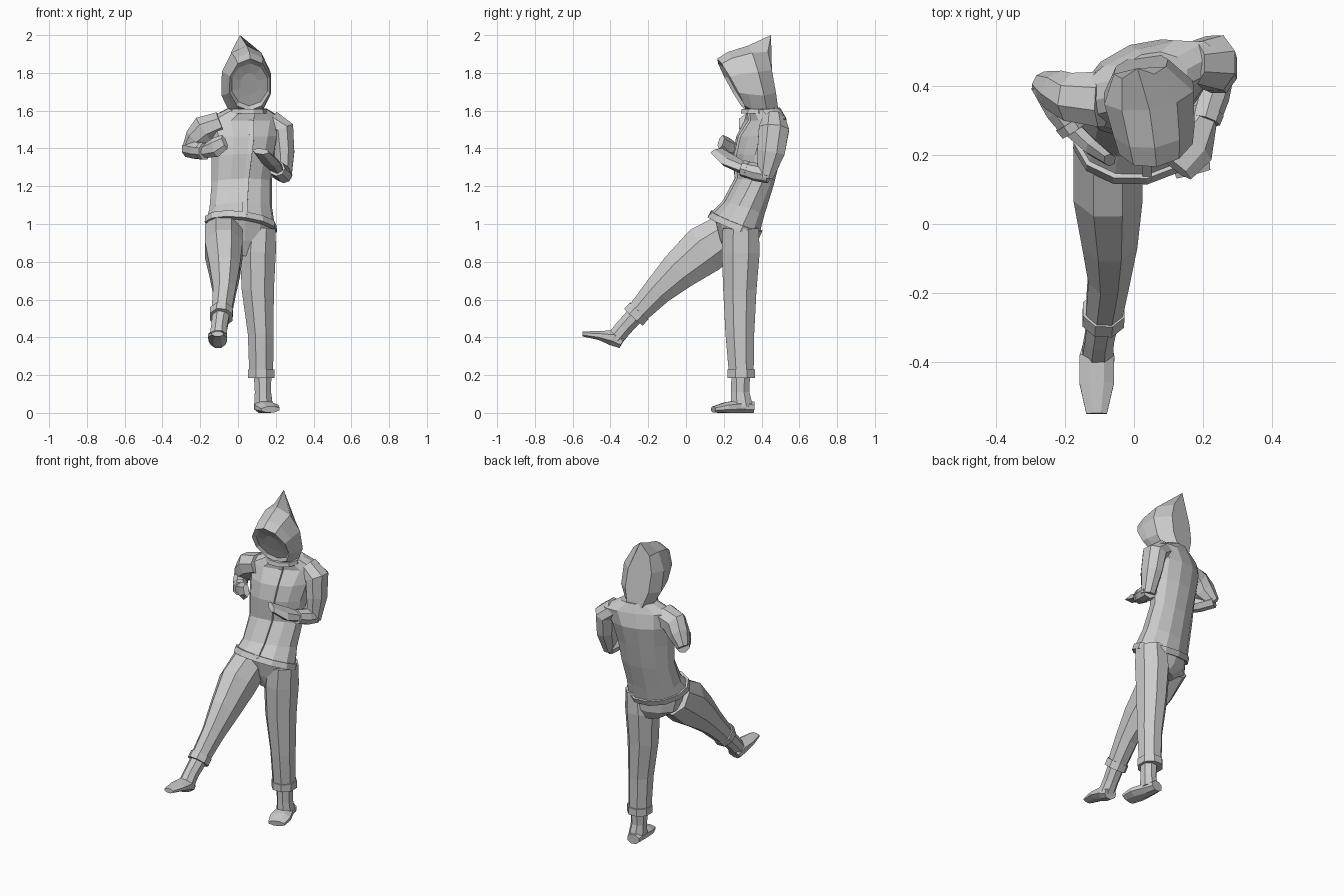
import bpy, bmesh, math
from mathutils import Vector as V


def skin(name, rings, n=8, flat=False, tip=None):
    """Flat-shaded tube through (centre, u, v) rings, capped at both ends."""
    bm = bmesh.new()
    loops = []
    grow = 1 / math.cos(math.pi / n) if flat else 1
    for c, u, v in rings:
        loop = []
        for k in range(n):
            a = -math.pi / 2 + 2 * math.pi * (k + (0.5 if flat else 0)) / n
            loop.append(bm.verts.new(c + grow * (u * math.cos(a) + v * math.sin(a))))
        loops.append(loop)
    for lo, hi in zip(loops, loops[1:]):
        for k in range(n):
            j = (k + 1) % n
            bm.faces.new((lo[k], lo[j], hi[j], hi[k]))
    bm.faces.new(loops[0])
    bm.faces.new(loops[-1])
    if tip:
        loops[-1][n // 2].co = tip
    bmesh.ops.recalc_face_normals(bm, faces=bm.faces)
    me = bpy.data.meshes.new(name)
    bm.to_mesh(me)
    bm.free()
    ob = bpy.data.objects.new(name, me)
    bpy.context.collection.objects.link(ob)
    return ob


def limb(name, rows, ref=(1, 0, 0), n=8, flat=True):
    """Tube along a path of (x, y, z, half width, half depth)."""
    pts = [V(r[:3]) for r in rows]
    rings = []
    for i, r in enumerate(rows):
        t = (pts[min(i + 1, len(pts) - 1)] - pts[max(i - 1, 0)]).normalized()
        u = V(ref)
        u = (u - t * u.dot(t)).normalized()
        rings.append((pts[i], u * r[3], t.cross(u) * r[4]))
    return skin(name, rings, n, flat)


def body_rings(rows):
    """Rings from (x, y, z, half width, half depth, yaw, pitch)."""
    out = []
    for x, y, z, a, b, yaw, pitch in rows:
        w, p = math.radians(yaw), math.radians(pitch)
        u = V((math.cos(w), math.sin(w), 0))
        v = V((-math.sin(w) * math.cos(p), math.cos(w) * math.cos(p), math.sin(p)))
        out.append((V((x, y, z)), u * a, v * b))
    return out


# Jacket: leaning, twisted torso
torso = body_rings([
    (0.015, 0.26, 1.00, 0.185, 0.14, 10, -20),
    (0.015, 0.305, 1.08, 0.170, 0.115, 12, -18),
    (0.02, 0.36, 1.22, 0.165, 0.10, 15, -12),
    (0.025, 0.375, 1.36, 0.175, 0.12, 18, -5),
    (0.03, 0.40, 1.47, 0.190, 0.125, 20, 3),
    (0.04, 0.42, 1.555, 0.220, 0.09, 20, 5),
    (0.05, 0.41, 1.61, 0.110, 0.085, 20, 5)])
for c, u, v in torso[:1]:
    u.z = -0.025
skin("jacket_torso", torso, 12)

# Hem band and front zip follow the torso rings
c, u, v = torso[0]
up = V((0, 0.008, 0.016))
skin("jacket_hem", [(c - up, u * 1.05, v * 1.06), (c + up, u * 1.04, v * 1.05)], 12)
limb("front_zip", [(*(c - v), 0.013, 0.007) for c, u, v in torso], n=4)

# Hood: rings from face opening to the pointed back
def hood_ring(top, bottom, a, yaw=8):
    t, b, w = V(top), V(bottom), math.radians(yaw)
    return ((t + b) / 2, V((a * math.cos(w), a * math.sin(w), 0)), (t - b) / 2)

skin("hood", [
    hood_ring((0.06, 0.235, 1.80), (0.06, 0.295, 1.68), 0.05),
    hood_ring((0.065, 0.20, 1.85), (0.06, 0.32, 1.625), 0.10),
    hood_ring((0.065, 0.165, 1.875), (0.06, 0.315, 1.60), 0.113),
    hood_ring((0.06, 0.22, 1.91), (0.055, 0.36, 1.57), 0.124),
    hood_ring((0.045, 0.33, 1.945), (0.04, 0.43, 1.54), 0.137),
    hood_ring((0.01, 0.42, 1.95), (0.03, 0.49, 1.56), 0.08)],
    10, tip=V((0.01, 0.45, 2.0)))
limb("neck_band", [(0.05, 0.385, 1.585, 0.10, 0.095), (0.05, 0.385, 1.61, 0.095, 0.09)], n=10)

# Trousers: pelvis and two legs
skin("pelvis", body_rings([
    (0.015, 0.265, 1.00, 0.17, 0.125, 10, -20),
    (0.025, 0.28, 0.90, 0.165, 0.10, 8, -8),
    (0.045, 0.285, 0.83, 0.08, 0.07, 5, 0)]), 12)
limb("standing_leg", [
    (0.115, 0.29, 0.98, 0.085, 0.095),
    (0.105, 0.29, 0.85, 0.095, 0.10),
    (0.105, 0.285, 0.65, 0.085, 0.088),
    (0.12, 0.285, 0.42, 0.068, 0.076),
    (0.123, 0.293, 0.20, 0.063, 0.065)])
limb("raised_leg", [
    (-0.075, 0.24, 0.96, 0.10, 0.11),
    (-0.075, 0.10, 0.865, 0.10, 0.13),
    (-0.07, -0.04, 0.75, 0.08, 0.103),
    (-0.072, -0.15, 0.645, 0.06, 0.077),
    (-0.088, -0.265, 0.52, 0.052, 0.058)])

# Trouser cuffs, ankles and shoes
limb("standing_cuff", [(0.123, 0.293, 0.185, 0.070, 0.073), (0.123, 0.293, 0.23, 0.070, 0.073)])
limb("raised_cuff", [(-0.087, -0.248, 0.54, 0.060, 0.066), (-0.089, -0.278, 0.507, 0.060, 0.066)])
limb("standing_ankle", [(0.13, 0.29, 0.22, 0.047, 0.05), (0.132, 0.287, 0.11, 0.043, 0.048),
                        (0.135, 0.295, 0.03, 0.05, 0.06)])
limb("raised_ankle", [(-0.09, -0.27, 0.515, 0.045, 0.047), (-0.10, -0.33, 0.45, 0.042, 0.045),
                      (-0.105, -0.375, 0.395, 0.045, 0.045)])
limb("standing_shoe", [(0.125, 0.358, 0.03, 0.038, 0.03), (0.133, 0.29, 0.034, 0.05, 0.034),
                       (0.155, 0.21, 0.028, 0.062, 0.028), (0.172, 0.145, 0.018, 0.05, 0.016)])
limb("raised_shoe", [(-0.105, -0.338, 0.37, 0.038, 0.03), (-0.107, -0.385, 0.397, 0.05, 0.042),
                     (-0.108, -0.46, 0.41, 0.05, 0.024), (-0.108, -0.548, 0.418, 0.03, 0.013)])

# Sleeves, wrist cuffs and flat hands in a fighting guard
arms = {
    "left": ((0, 0, 1),
             [(-0.09, 0.36, 1.535, 0.06, 0.08), (-0.175, 0.365, 1.50, 0.075, 0.07),
              (-0.215, 0.38, 1.45, 0.065, 0.06), (-0.265, 0.405, 1.385, 0.035, 0.035)],
             [(-0.262, 0.41, 1.40, 0.045, 0.04), (-0.215, 0.33, 1.39, 0.045, 0.042),
              (-0.175, 0.27, 1.385, 0.036, 0.034)],
             [(-0.18, 0.275, 1.385, 0.03, 0.025), (-0.12, 0.22, 1.405, 0.046, 0.022),
              (-0.07, 0.185, 1.435, 0.035, 0.016)]),
    "right": ((1, 0, -0.5),
              [(0.17, 0.465, 1.545, 0.06, 0.06), (0.235, 0.465, 1.50, 0.062, 0.08),
               (0.245, 0.45, 1.38, 0.053, 0.073), (0.245, 0.42, 1.245, 0.038, 0.04)],
              [(0.245, 0.44, 1.26, 0.042, 0.042), (0.225, 0.37, 1.275, 0.048, 0.044),
               (0.205, 0.30, 1.295, 0.042, 0.036)],
              [(0.205, 0.305, 1.295, 0.036, 0.026), (0.165, 0.23, 1.335, 0.065, 0.024),
               (0.12, 0.165, 1.385, 0.05, 0.016)]),
}
for side, (ref, upper, fore, hand) in arms.items():
    limb(side + "_upper_sleeve", upper, ref if side == "left" else (1, 0, 0))
    limb(side + "_forearm_sleeve", fore, ref)
    a, b = V(fore[1][:3]), V(fore[2][:3])
    limb(side + "_wrist_cuff", [(*a.lerp(b, 0.62), 0.046, 0.042),
                                (*a.lerp(b, 1.02), 0.043, 0.039)], ref)
    limb(side + "_hand", hand, ref, n=6)
